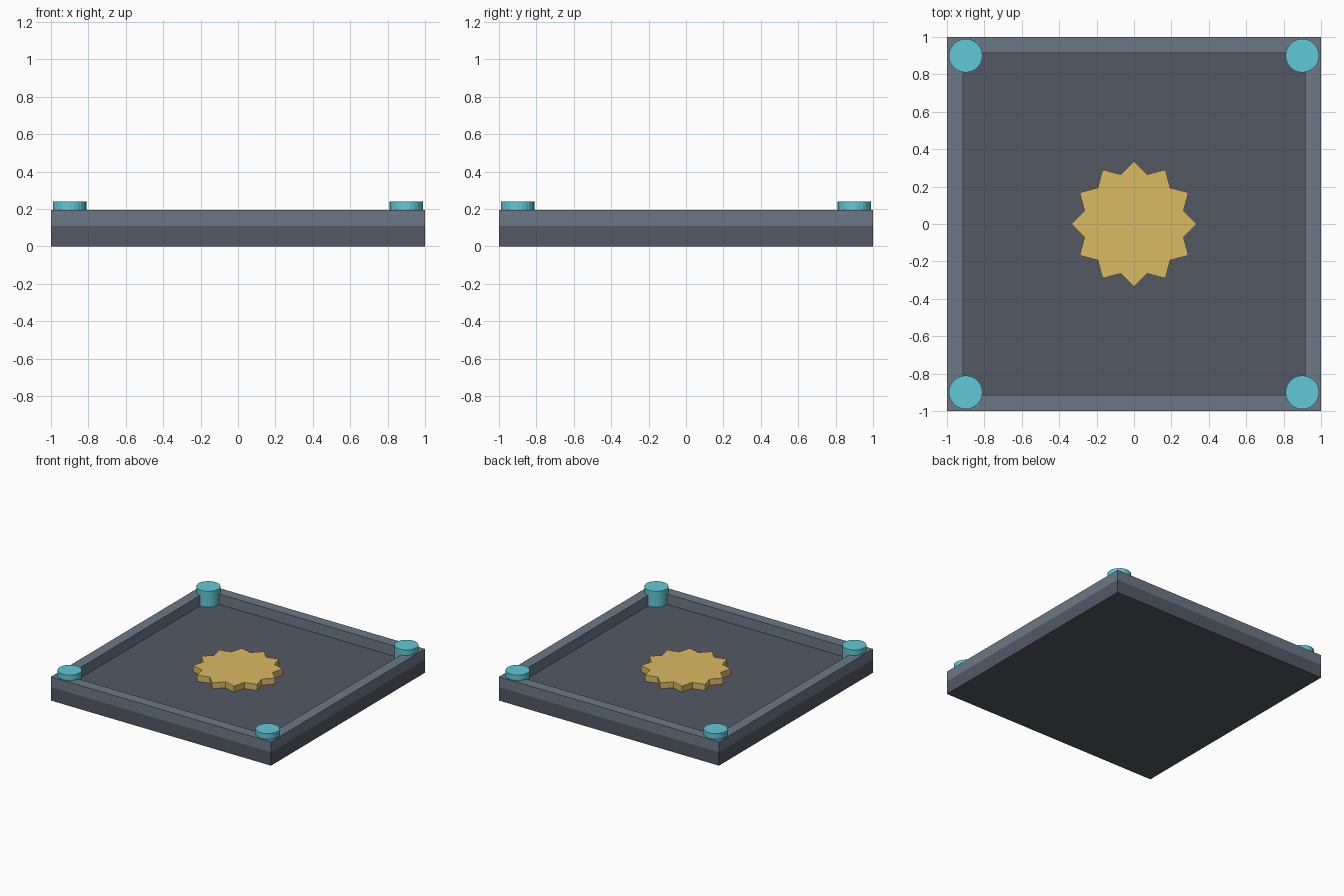
import bpy, bmesh
from math import sin, cos, pi

if "Cube" in bpy.data.objects:
    bpy.data.objects.remove(bpy.data.objects["Cube"])

def material(name, rgb):
    m = bpy.data.materials.new(name)
    m.diffuse_color = (*rgb, 1)
    m.use_nodes = True
    m.node_tree.nodes["Principled BSDF"].inputs["Base Color"].default_value = m.diffuse_color
    return m

def prism(name, outline, z0, z1, mat):
    """Extrude a closed 2D outline from z0 up to z1."""
    bm = bmesh.new()
    face = bm.faces.new([bm.verts.new((x, y, z0)) for x, y in outline])
    ext = bmesh.ops.extrude_face_region(bm, geom=[face], use_keep_orig=True)
    top = [v for v in ext["geom"] if isinstance(v, bmesh.types.BMVert)]
    bmesh.ops.translate(bm, verts=top, vec=(0, 0, z1 - z0))
    return finish(name, bm, mat)

def finish(name, bm, mat):
    bmesh.ops.recalc_face_normals(bm, faces=bm.faces[:])
    mesh = bpy.data.meshes.new(name)
    bm.to_mesh(mesh)
    bm.free()
    mesh.materials.append(mat)
    obj = bpy.data.objects.new(name, mesh)
    bpy.context.collection.objects.link(obj)
    return obj

def polygon(n, r, cx=0, cy=0, inner=None):
    """Regular polygon, or a star when an inner radius alternates."""
    pts = []
    for i in range(n):
        rad = inner if inner and i % 2 else r
        pts.append((cx + rad * cos(2 * pi * i / n), cy + rad * sin(2 * pi * i / n)))
    return pts

def square(h):
    return [(-h, -h), (h, -h), (h, h), (-h, h)]

dark = material("dark_slate", (0.085, 0.098, 0.127))
slate = material("slate", (0.15, 0.19, 0.24))
gold = material("gold", (0.71, 0.49, 0.125))
teal = material("teal", (0.12, 0.58, 0.67))

FLOOR, RIM = 0.11, 0.195

# floor slab
prism("base_slab", square(1), 0, FLOOR, dark)

# raised frame around the edge
bm = bmesh.new()
rings = [[bm.verts.new((x, y, z)) for x, y in square(h)]
         for h, z in ((1, FLOOR), (1, RIM), (0.913, RIM), (0.913, FLOOR))]
for k in range(4):
    a, b = rings[k], rings[(k + 1) % 4]
    for i in range(4):
        j = (i + 1) % 4
        bm.faces.new((a[i], a[j], b[j], b[i]))
finish("rim", bm, slate)

# twelve-pointed plate in the middle
prism("star_plate", polygon(24, 0.336, inner=0.274), FLOOR, 0.16, gold)

# corner posts
for sx in (-1, 1):
    for sy in (-1, 1):
        side = ("left" if sx < 0 else "right") + ("_front" if sy < 0 else "_back")
        prism("corner_post_" + side, polygon(24, 0.09, sx * 0.9, sy * 0.9), FLOOR, 0.24, teal)
